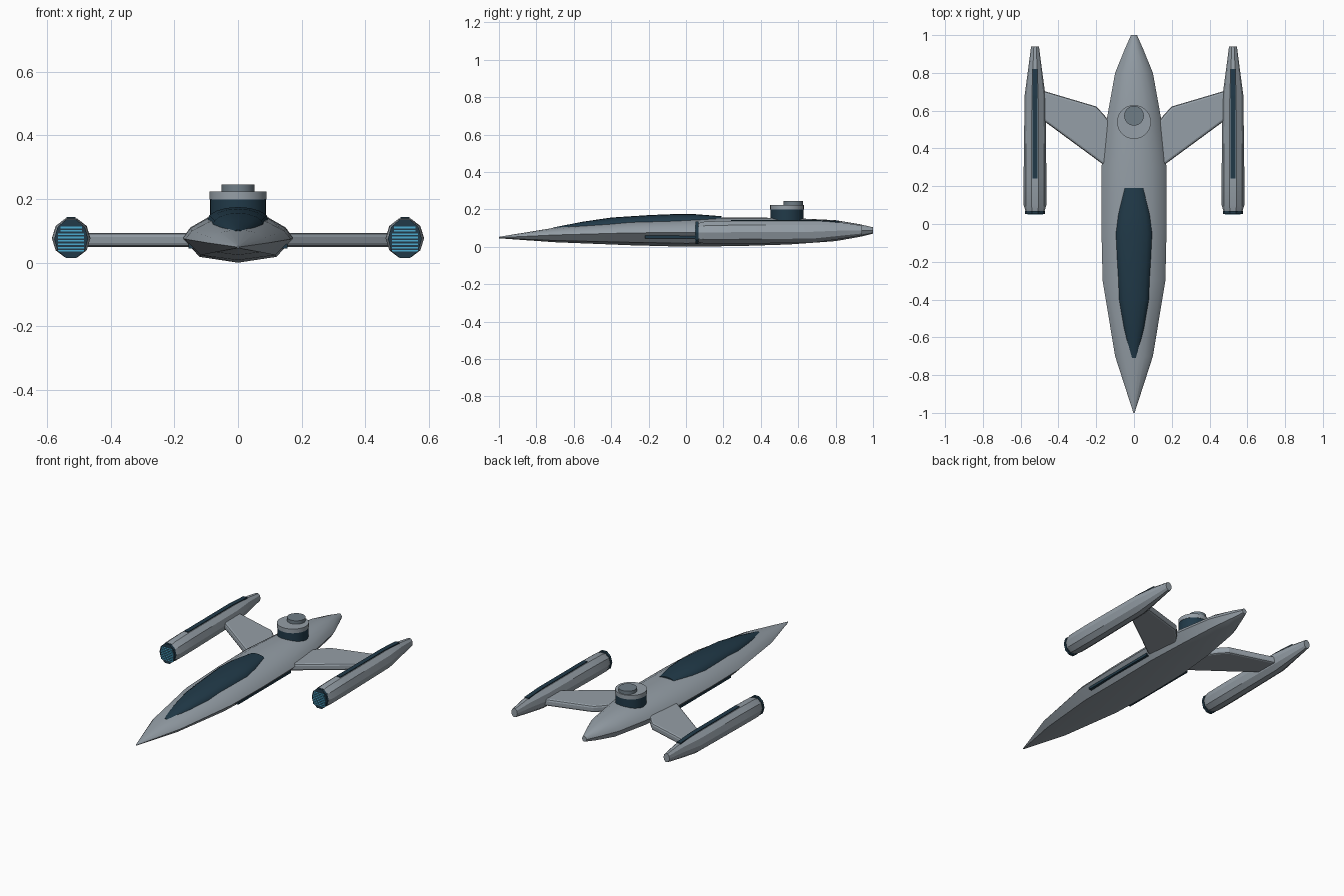
import bpy, bmesh, math

if "Cube" in bpy.data.objects:
    bpy.data.objects.remove(bpy.data.objects["Cube"])


def material(name, r, g, b):
    m = bpy.data.materials.new(name)
    m.diffuse_color = (r, g, b, 1)
    m.use_nodes = True
    m.node_tree.nodes["Principled BSDF"].inputs["Base Color"].default_value = m.diffuse_color
    return m


HULL = material("hull grey", 0.30, 0.345, 0.385)
CAP = material("cap grey", 0.16, 0.205, 0.24)
DARK = material("dark blue", 0.015, 0.042, 0.066)
CYAN = material("intake cyan", 0.07, 0.40, 0.62)


def finish(name, bm, mat, angle=None):
    bmesh.ops.recalc_face_normals(bm, faces=bm.faces)
    me = bpy.data.meshes.new(name)
    bm.to_mesh(me)
    bm.free()
    me.materials.append(mat)
    ob = bpy.data.objects.new(name, me)
    bpy.context.collection.objects.link(ob)
    if angle:
        bpy.ops.object.select_all(action='DESELECT')
        ob.select_set(True)
        bpy.context.view_layer.objects.active = ob
        bpy.ops.object.shade_smooth_by_angle(angle=math.radians(angle))
    return ob


def loft(name, rings, mat, angle=None):
    """Skin a list of equal-length closed rings and cap both ends."""
    bm = bmesh.new()
    vs = [[bm.verts.new(p) for p in ring] for ring in rings]
    n = len(vs[0])
    for a, b in zip(vs, vs[1:]):
        for i in range(n):
            j = (i + 1) % n
            bm.faces.new((a[i], a[j], b[j], b[i]))
    bm.faces.new(vs[0])
    bm.faces.new(vs[-1])
    return finish(name, bm, mat, angle)


def box(name, x0, x1, y0, y1, z0, z1, mat):
    rings = [[(x0, y, z0), (x1, y, z0), (x1, y, z1), (x0, y, z1)] for y in (y0, y1)]
    return loft(name, rings, mat)


def disc(name, y, r, z0, z1, mat, sides=32):
    rings = [[(r * math.cos(2 * math.pi * i / sides), y + r * math.sin(2 * math.pi * i / sides), z)
              for i in range(sides)] for z in (z0, z1)]
    return loft(name, rings, mat, 30)


# Fuselage: cross-section as (width, height) fractions, stations as y, half width, bottom, top
half = [(0, 0), (0.7, 0.12), (1, 0.5), (0.87, 0.7), (0.55, 0.91), (0.25, 0.985), (0, 1)]
section = half + [(-u, v) for u, v in half[-2:0:-1]]
stations = [(-1, 0.003, 0.045, 0.053), (-0.7, 0.10, 0.024, 0.102), (-0.3, 0.166, 0.008, 0.140),
            (0, 0.173, 0.0, 0.153), (0.3, 0.172, 0.004, 0.156), (0.55, 0.145, 0.012, 0.154),
            (0.8, 0.10, 0.03, 0.142), (0.93, 0.047, 0.053, 0.12), (1, 0.016, 0.07, 0.104)]
loft("fuselage", [[(w * u, y, b + (t - b) * v) for u, v in section]
                  for y, w, b, t in stations], HULL, 35)

# Canopy: low dome let into the hull top (y, half width, edge height, top)
glass = [(-0.71, 0.02, 0.085, 0.103), (-0.55, 0.055, 0.105, 0.134), (-0.4, 0.08, 0.117, 0.156),
         (-0.2, 0.091, 0.126, 0.169), (-0.05, 0.098, 0.132, 0.175), (0.05, 0.085, 0.138, 0.174),
         (0.19, 0.052, 0.145, 0.163)]
arc = [math.pi * i / 8 for i in range(9)]
loft("canopy", [[(w * math.cos(a), y, e + (t - e) * math.sin(a)) for a in arc]
                for y, w, e, t in glass], DARK, 35)

# Dorsal turret
disc("turret_base", 0.54, 0.088, 0.12, 0.198, DARK)
disc("turret_ring", 0.54, 0.09, 0.198, 0.224, HULL)
disc("turret_cap", 0.573, 0.052, 0.224, 0.245, CAP)

for side, s in (("right", 1), ("left", -1)):
    cx = s * 0.524

    # Wing plate with softened edges
    plan = [(0.1, 0.27), (0.17, 0.32), (0.49, 0.555), (0.49, 0.708), (0.2, 0.622), (0.16, 0.58), (0.1, 0.5)]
    wing = loft(side + "_wing", [[(s * x, y, z) for x, y in plan] for z in (0.05, 0.093)], HULL)
    bev = wing.modifiers.new("soft edges", 'BEVEL')
    bev.width = 0.012
    bev.segments = 2

    # Engine nacelle: ten-sided, tapering aft (y, half width, bottom, top)
    pod = [(0.06, 0.046, 0.025, 0.125), (0.1, 0.058, 0.015, 0.136), (0.25, 0.058, 0.015, 0.14),
           (0.68, 0.053, 0.02, 0.14), (0.82, 0.035, 0.04, 0.132), (0.94, 0.02, 0.06, 0.114)]
    ang = [2 * math.pi * (i + 0.5) / 10 + math.pi / 2 for i in range(10)]
    loft(side + "_nacelle", [[(cx + w * 1.04 * math.cos(a), y, (b + t) / 2 + (t - b) / 2 * 1.03 * math.sin(a))
                              for a in ang] for y, w, b, t in pod], HULL, 20)

    # Dark strip along the top of the nacelle
    strip = [(0.24, 0.143), (0.68, 0.144), (0.82, 0.136)]
    loft(side + "_nacelle_strip", [[(cx - 0.014, y, z - 0.015), (cx + 0.014, y, z - 0.015),
                                    (cx + 0.014, y, z), (cx - 0.014, y, z)] for y, z in strip], DARK)

    # Intake plate with glowing grille bars
    loft(side + "_intake", [[(cx + 0.053 * math.cos(a), y, 0.075 + 0.063 * math.sin(a)) for a in ang]
                            for y in (0.052, 0.068)], DARK)
    for k in range(8):
        z = 0.037 + k * 0.0105
        w = 0.041 if k < 6 else 0.034
        box(f"{side}_intake_bar_{k + 1}", cx - w, cx + w, 0.049, 0.054, z - 0.0025, z + 0.0025, CYAN)

    # Dark slit along the hull flank
    box(side + "_hull_slit", *sorted((s * 0.12, s * 0.156)), -0.22, 0.3, 0.044, 0.059, DARK)
